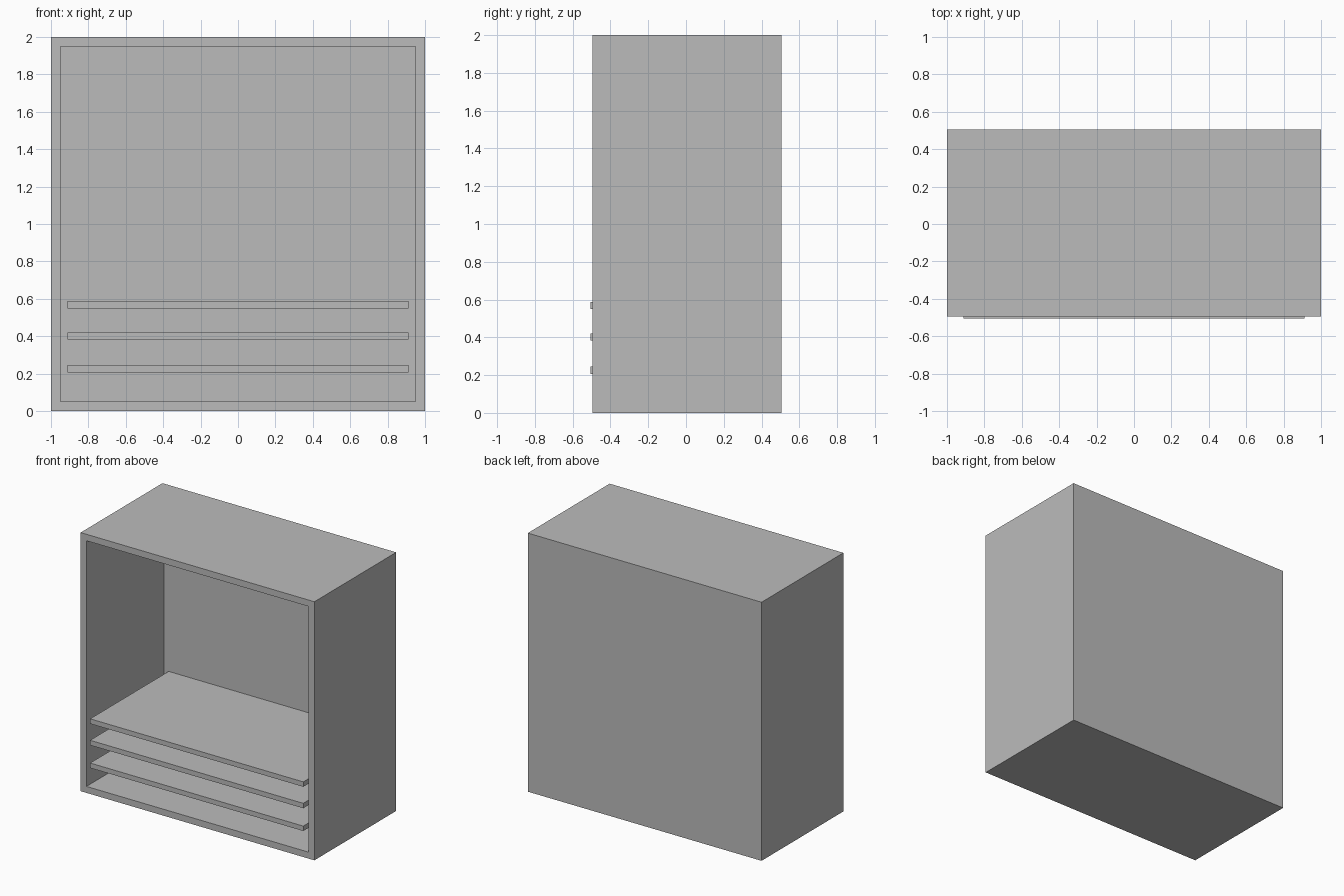
import bpy
import bmesh

if "Cube" in bpy.data.objects:
    bpy.data.objects.remove(bpy.data.objects["Cube"])

grey = bpy.data.materials.new("plain grey")
grey.diffuse_color = (0.5, 0.5, 0.5, 1)
grey.use_nodes = True
grey.node_tree.nodes["Principled BSDF"].inputs["Base Color"].default_value = grey.diffuse_color

FRONT, BACK = -0.495, 0.505   # cabinet depth
WALL = 0.05                   # panel thickness


def box(name, x, y, z):
    """Axis-aligned box from (min, max) ranges."""
    bm = bmesh.new()
    bmesh.ops.create_cube(bm, size=1)
    for v in bm.verts:
        v.co = [r[0] + (c + 0.5) * (r[1] - r[0]) for c, r in zip(v.co, (x, y, z))]
    mesh = bpy.data.meshes.new(name)
    bm.to_mesh(mesh)
    bm.free()
    mesh.materials.append(grey)
    obj = bpy.data.objects.new(name, mesh)
    bpy.context.collection.objects.link(obj)
    return obj


# Cabinet: a box whose front face is inset and pushed back to hollow it out
cabinet = box("cabinet", (-1, 1), (FRONT, BACK), (0, 2))
bm = bmesh.new()
bm.from_mesh(cabinet.data)
bm.normal_update()
front = min(bm.faces, key=lambda f: f.calc_center_median().y)
bmesh.ops.inset_region(bm, faces=[front], thickness=WALL, use_even_offset=True)
opening = bmesh.ops.extrude_discrete_faces(bm, faces=[front])["faces"][0]
for v in opening.verts:
    v.co.y = BACK - WALL
bmesh.ops.recalc_face_normals(bm, faces=bm.faces)
bm.to_mesh(cabinet.data)
bm.free()

# Three thin shelves, slightly proud of the cabinet front
for name, bottom in (("lower_shelf", 0.207), ("middle_shelf", 0.383), ("upper_shelf", 0.549)):
    box(name, (-0.912, 0.912), (-0.505, BACK - WALL), (bottom, bottom + 0.038))
